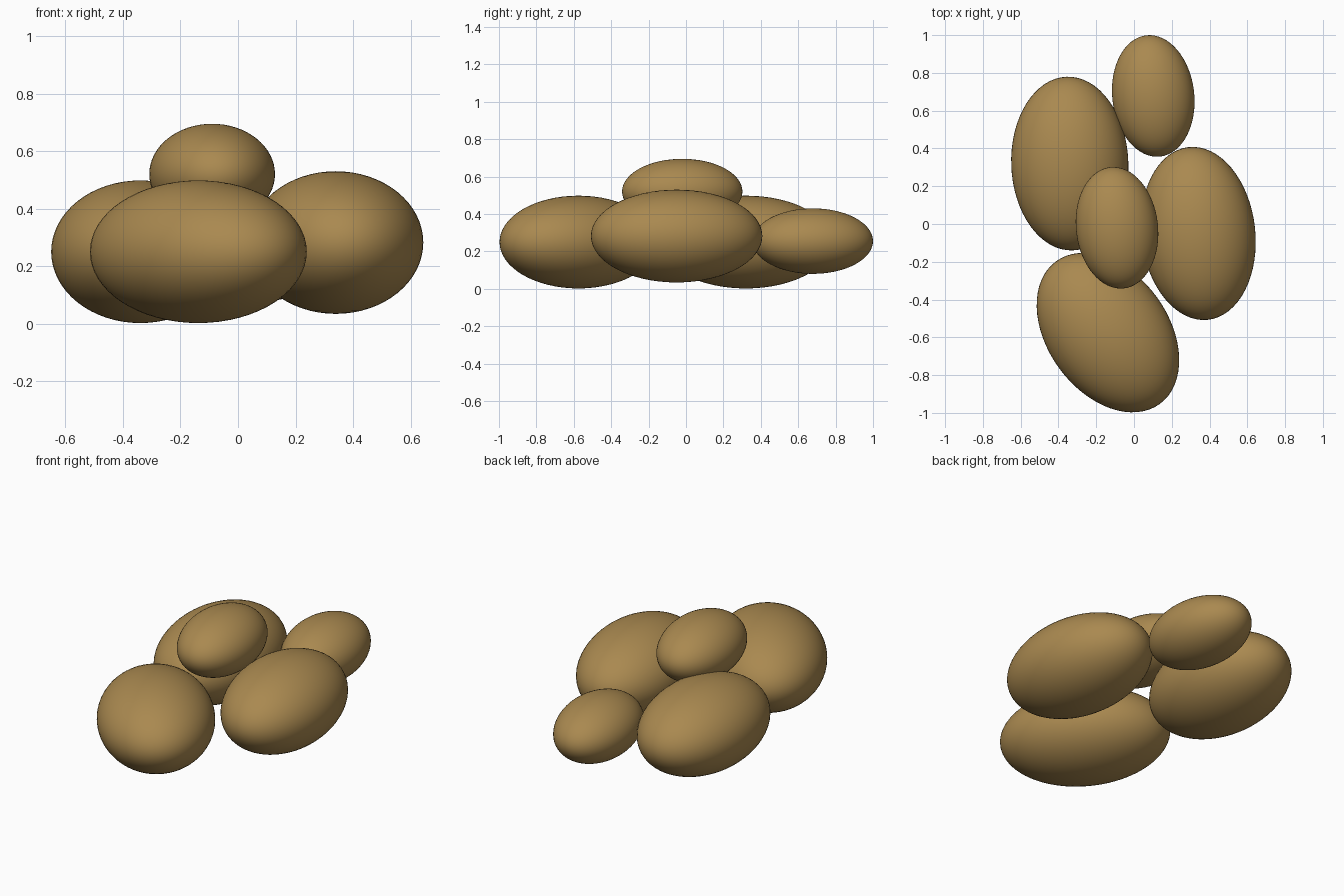
import bpy
from math import radians

if "Cube" in bpy.data.objects:
    bpy.data.objects.remove(bpy.data.objects["Cube"])

mat = bpy.data.materials.new("tan brown")
mat.diffuse_color = (0.40, 0.25, 0.08, 1)
mat.use_nodes = True
mat.node_tree.nodes["Principled BSDF"].inputs["Base Color"].default_value = mat.diffuse_color


def stone(name, centre, radii, turn):
    """Smooth ellipsoid turned about the vertical axis."""
    bpy.ops.mesh.primitive_uv_sphere_add(
        segments=64, ring_count=32, radius=1, location=centre,
        rotation=(0, 0, radians(turn)))
    ob = bpy.context.object
    ob.name = name
    ob.scale = radii
    ob.data.materials.append(mat)
    bpy.ops.object.shade_smooth()


LARGE = (0.31, 0.46, 0.248)
SMALL = (0.217, 0.323, 0.175)

# Ground layer
stone("left_stone", (-0.34, 0.32, 0.25), LARGE, 2)
stone("right_stone", (0.34, -0.05, 0.282), (0.302, 0.46, 0.248), 6.5)
stone("front_stone", (-0.138, -0.575, 0.25), (0.32, 0.467, 0.248), 36)
stone("back_stone", (0.102, 0.678, 0.255), SMALL, 6.5)
# Stone resting on top
stone("top_stone", (-0.09, -0.02, 0.52), SMALL, 6.5)
